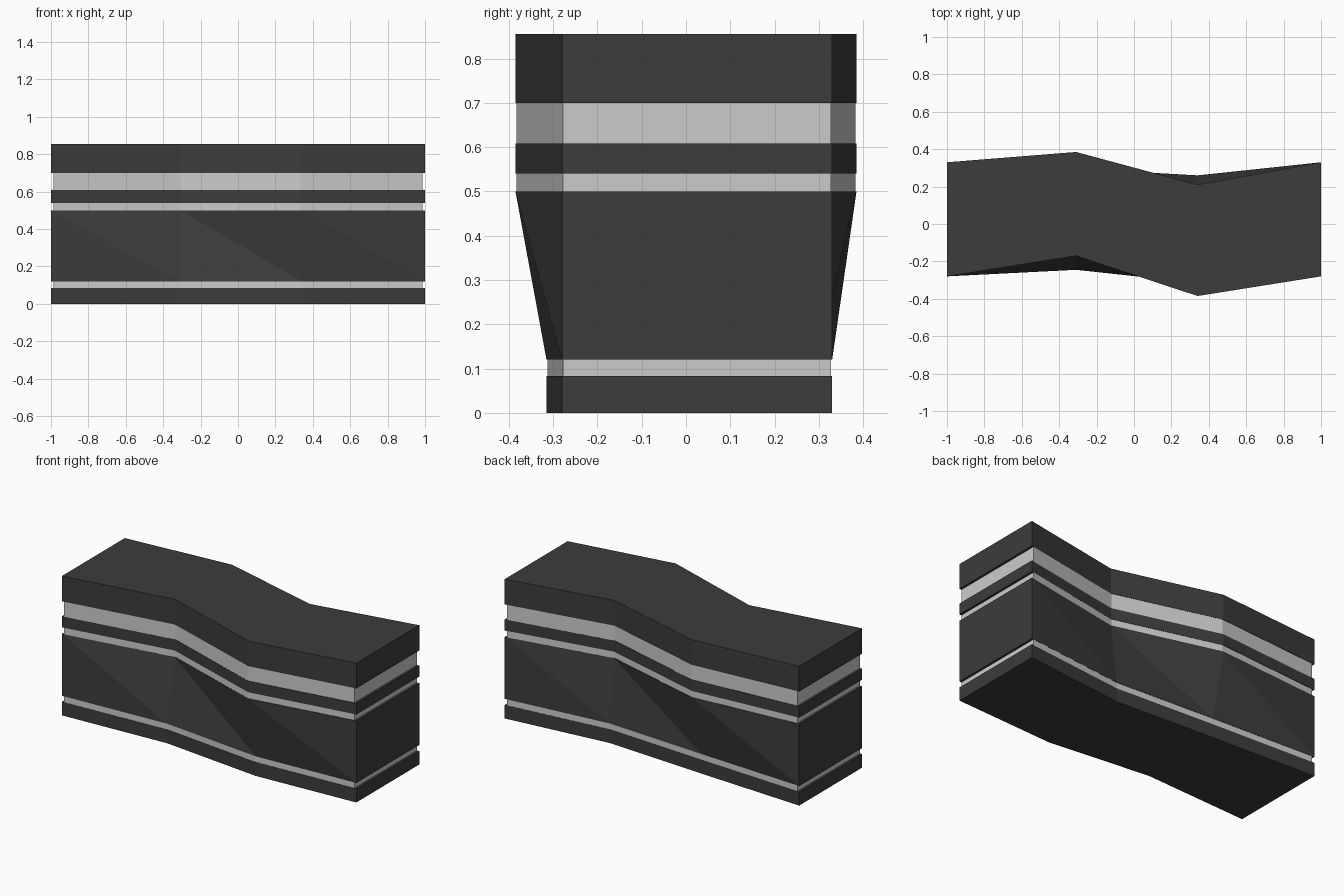
import bpy

if "Cube" in bpy.data.objects:
    bpy.data.objects.remove(bpy.data.objects["Cube"])

dark = bpy.data.materials.new("dark_grey")
dark.diffuse_color = (0.045, 0.045, 0.045, 1)
dark.use_nodes = True
dark.node_tree.nodes["Principled BSDF"].inputs["Base Color"].default_value = dark.diffuse_color

# Plan outlines, counter-clockwise: front edge left to right, back edge right to left
XS = (-1.0, -0.31, 0.34, 1.0)


def outline(front, back):
    return list(zip(XS, front)) + list(zip(XS[::-1], back[::-1]))


LOW = outline((-0.28, -0.245, -0.315, -0.28), (0.33, 0.297, 0.26, 0.33))
HIGH = outline((-0.28, -0.17, -0.385, -0.28), (0.33, 0.385, 0.21, 0.33))


def inset(points):
    return [(x * 0.986, y * 0.993) for x, y in points]


def slab(name, bottom, top, z0, z1, material=None):
    n = len(bottom)
    verts = [(x, y, z0) for x, y in bottom] + [(x, y, z1) for x, y in top]
    faces = [tuple(range(n))[::-1], tuple(range(n, 2 * n))]
    for i in range(n):
        j = (i + 1) % n
        if bottom == top:
            faces.append((i, j, n + j, n + i))
        else:  # twisted walls fold along one diagonal
            faces += [(i, j, n + i), (j, n + j, n + i)]
    mesh = bpy.data.meshes.new(name)
    mesh.from_pydata(verts, [], faces)
    if material:
        mesh.materials.append(material)
    obj = bpy.data.objects.new(name, mesh)
    bpy.context.collection.objects.link(obj)


# Dark layers
slab("base_plinth", LOW, LOW, 0.0, 0.083, dark)
slab("counter_body", LOW, HIGH, 0.12, 0.50, dark)
slab("middle_rail", HIGH, HIGH, 0.54, 0.608, dark)
slab("counter_top", HIGH, HIGH, 0.70, 0.855, dark)

# Slightly recessed light bands
slab("lower_band", inset(LOW), inset(LOW), 0.083, 0.12)
slab("middle_band", inset(HIGH), inset(HIGH), 0.50, 0.54)
slab("upper_band", inset(HIGH), inset(HIGH), 0.608, 0.70)
